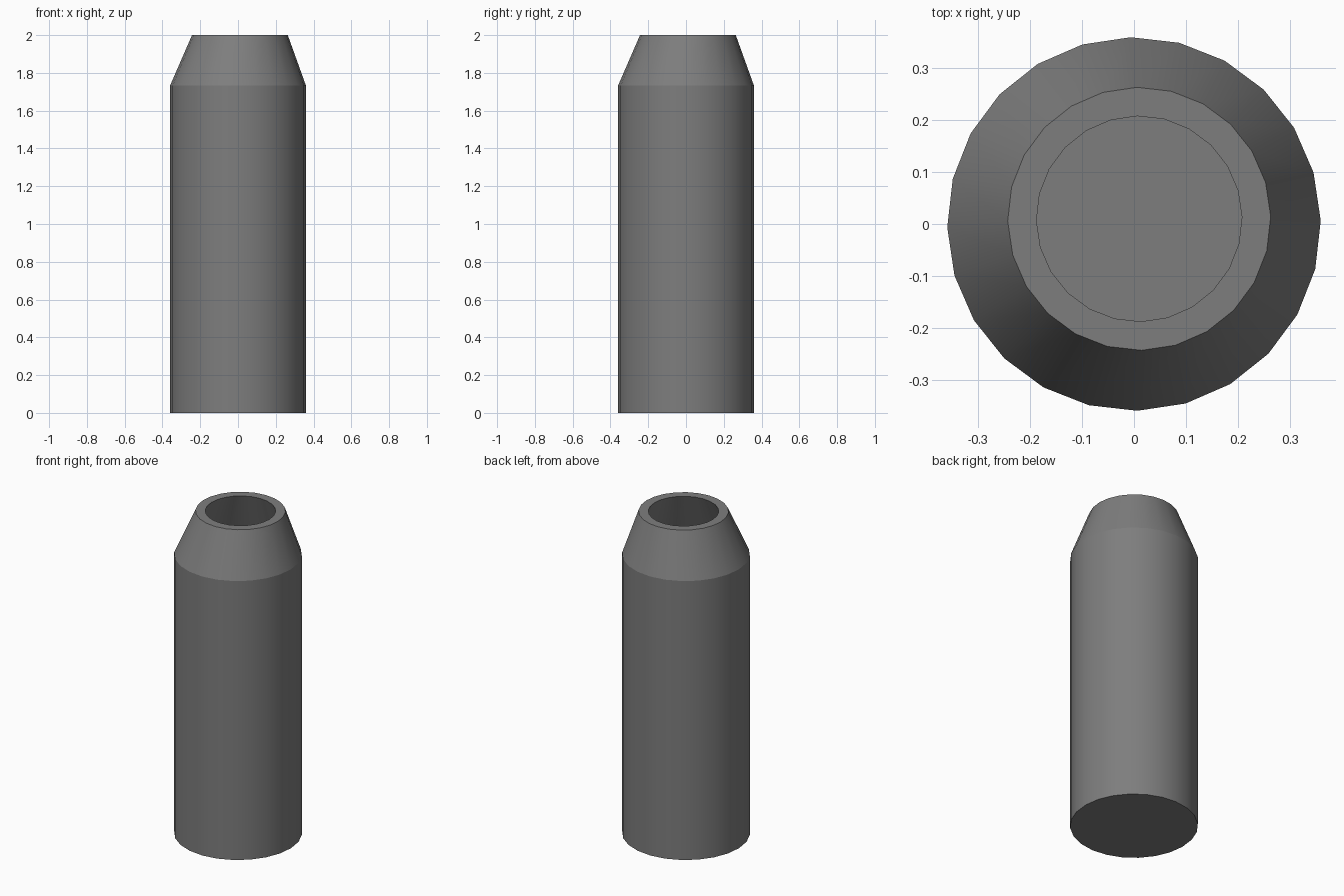
import bpy, bmesh, math

if "Cube" in bpy.data.objects:
    bpy.data.objects.remove(bpy.data.objects["Cube"])

SIDES = 24
PHASE = math.radians(1)

# Rings as (radius, height, sideways offset), from the outer base over the rim to the inner floor
RINGS = [
    (0.36, 0.0, 0.0),
    (0.36, 1.732, 0.0),
    (0.2535, 2.0, 0.01),
    (0.198, 2.0, 0.01),
    (0.304, 1.732, 0.0),
    (0.304, 0.055, 0.0),
]


def ring(bm, radius, z, off):
    verts = []
    for i in range(SIDES):
        a = PHASE + 2 * math.pi * i / SIDES
        verts.append(bm.verts.new((off + radius * math.cos(a), off + radius * math.sin(a), z)))
    return verts


# Hollow bottle with a tapered neck
bm = bmesh.new()
loops = [ring(bm, *r) for r in RINGS]
for lower, upper in zip(loops, loops[1:]):
    for i in range(SIDES):
        j = (i + 1) % SIDES
        bm.faces.new((lower[i], lower[j], upper[j], upper[i]))

# Closed base and inner floor
bm.faces.new(list(reversed(loops[0])))
bm.faces.new(loops[-1])

mesh = bpy.data.meshes.new("bottle")
bm.to_mesh(mesh)
bm.free()
bottle = bpy.data.objects.new("bottle", mesh)
bpy.context.collection.objects.link(bottle)

# Dark grey body
dark = bpy.data.materials.new("dark_grey")
dark.diffuse_color = (0.207, 0.207, 0.207, 1)
dark.use_nodes = True
dark.node_tree.nodes["Principled BSDF"].inputs["Base Color"].default_value = dark.diffuse_color
mesh.materials.append(dark)

# Smooth round the sides, crisp at the shoulder and rim
bpy.context.view_layer.objects.active = bottle
bottle.select_set(True)
bpy.ops.object.shade_smooth_by_angle(angle=math.radians(17))
